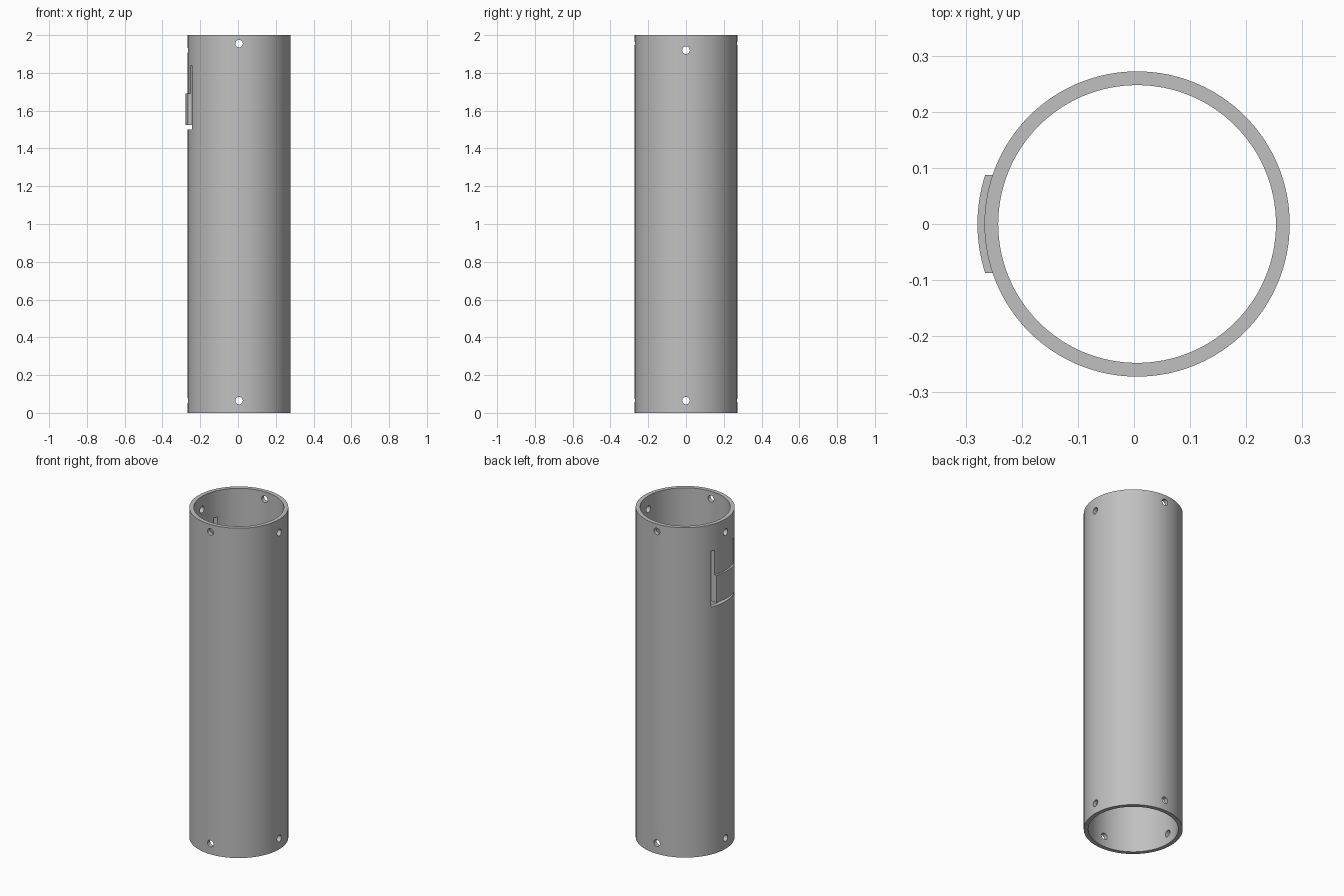
import bpy, bmesh, math
from mathutils import Matrix

cube = bpy.data.objects.get("Cube")
if cube:
    bpy.data.objects.remove(cube, do_unlink=True)

CX = 0.0055                  # tube axis offset, so the whole model is centred
R_OUT, R_IN, HEIGHT = 0.272, 0.2475, 2.0
TAB_Y, SLOT_Y = 0.087, 0.11  # half widths of the tab and of the slot round it
SLOT_LOW, TAB_LOW, PAD_TOP, SLOT_TOP = 1.5, 1.525, 1.69, 1.84

grey = bpy.data.materials.new("grey_plastic")
grey.use_nodes = True
colour = (0.53, 0.53, 0.53, 1)
grey.diffuse_color = colour
grey.node_tree.nodes["Principled BSDF"].inputs["Base Color"].default_value = colour


def make_object(name, bm):
    bmesh.ops.recalc_face_normals(bm, faces=bm.faces)
    mesh = bpy.data.meshes.new(name)
    bm.to_mesh(mesh)
    bm.free()
    mesh.materials.append(grey)
    ob = bpy.data.objects.new(name, mesh)
    bpy.context.collection.objects.link(ob)
    return ob


def extrude_outline(name, points, offset):
    bm = bmesh.new()
    face = bm.faces.new([bm.verts.new(p) for p in points])
    geom = bmesh.ops.extrude_face_region(bm, geom=[face])["geom"]
    bmesh.ops.translate(bm, vec=offset, verts=[v for v in geom if isinstance(v, bmesh.types.BMVert)])
    return make_object(name, bm)


def activate(ob):
    bpy.ops.object.select_all(action="DESELECT")
    ob.select_set(True)
    bpy.context.view_layer.objects.active = ob


def cut(target, cutter):
    mod = target.modifiers.new("cut", "BOOLEAN")
    mod.operation, mod.solver, mod.object = "DIFFERENCE", "EXACT", cutter
    activate(target)
    bpy.ops.object.modifier_apply(modifier=mod.name)
    bpy.data.objects.remove(cutter, do_unlink=True)


# Hollow tube: a wall rectangle swept round the axis
bm = bmesh.new()
wall = [bm.verts.new((r, 0, z)) for r, z in
        ((R_IN, 0), (R_OUT, 0), (R_OUT, HEIGHT), (R_IN, HEIGHT))]
edges = [bm.edges.new((wall[i], wall[(i + 1) % 4])) for i in range(4)]
bmesh.ops.spin(bm, geom=wall + edges, cent=(0, 0, 0), axis=(0, 0, 1),
               angle=math.tau, steps=128)
bmesh.ops.remove_doubles(bm, verts=bm.verts, dist=0.0001)
bmesh.ops.translate(bm, vec=(CX, 0, 0), verts=bm.verts)
tube = make_object("tube", bm)

# Screw holes running right through at both ends, along y and along x
for axis, z in (("X", 1.955), ("X", 0.065), ("Y", 1.92), ("Y", 0.065)):
    bm = bmesh.new()
    place = Matrix.Translation((CX if axis == "X" else 0, 0, z)) @ Matrix.Rotation(math.pi / 2, 4, axis)
    bmesh.ops.create_cone(bm, cap_ends=True, segments=24, radius1=0.02,
                          radius2=0.02, depth=1, matrix=place)
    cut(tube, make_object("hole_cutter", bm))

# U-shaped slot that frees a springy tab on the right side
half = [(SLOT_Y, SLOT_LOW), (SLOT_Y, SLOT_TOP), (TAB_Y, SLOT_TOP), (TAB_Y, TAB_LOW)]
outline = half + [(-y, z) for y, z in reversed(half)]
cut(tube, extrude_outline("slot_cutter", [(-0.4, y, z) for y, z in outline], (0.3, 0, 0)))

# Raised curved pad on the lower part of the tab
def arc(radius, steps=16):
    ys = [TAB_Y * (2 * i / steps - 1) for i in range(steps + 1)]
    return [(CX - math.sqrt(radius ** 2 - y * y), y, TAB_LOW) for y in ys]


pad = extrude_outline("button_pad", arc(R_OUT + 0.0125) + arc(R_OUT - 0.003)[::-1],
                      (0, 0, PAD_TOP - TAB_LOW))

for ob in (tube, pad):
    activate(ob)
    bpy.ops.object.shade_smooth_by_angle(angle=math.radians(30))
